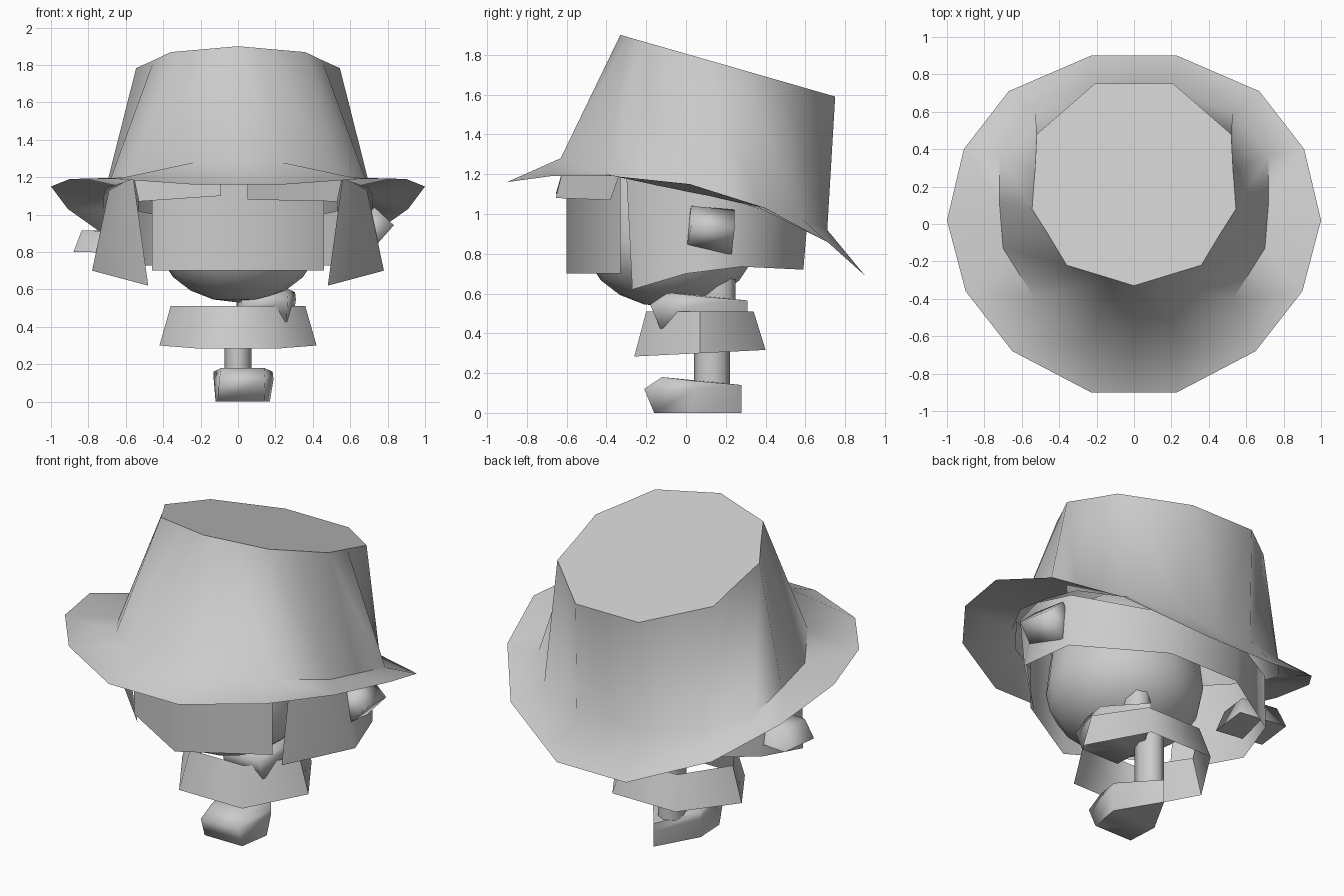
import bpy, bmesh, math
from mathutils import Matrix, Euler

if "Cube" in bpy.data.objects:
    bpy.data.objects.remove(bpy.data.objects["Cube"])


def finish(name, bm, mirror=False, smooth=60):
    me = bpy.data.meshes.new(name)
    bmesh.ops.recalc_face_normals(bm, faces=bm.faces[:])
    bm.to_mesh(me)
    bm.free()
    ob = bpy.data.objects.new(name, me)
    bpy.context.collection.objects.link(ob)
    if mirror:
        m = ob.modifiers.new("Mirror", 'MIRROR')
        m.use_clip = True
    bpy.ops.object.select_all(action='DESELECT')
    ob.select_set(True)
    bpy.context.view_layer.objects.active = ob
    bpy.ops.object.shade_smooth_by_angle(angle=math.radians(smooth))
    return ob


def loft(name, rings, closed=False, caps=(False, False), mirror=False, smooth=60):
    """Skin equal-length rings of points with quads."""
    bm = bmesh.new()
    vs = [[bm.verts.new(p) for p in r] for r in rings]
    n = len(rings[0])
    for a, b in zip(vs, vs[1:]):
        for i in range(n if closed else n - 1):
            j = (i + 1) % n
            bm.faces.new((a[i], a[j], b[j], b[i]))
    if caps[0]:
        bm.faces.new(vs[0])
    if caps[1]:
        bm.faces.new(vs[-1])
    return finish(name, bm, mirror, smooth)


# Hat: tilted crown and drooping brim, half profiles mirrored
top_xy = [(0, -.33), (.12, -.293), (.36, -.22), (.45, -.07), (.545, .08),
          (.53, .28), (.52, .48), (.21, .75), (0, .75)]
crown_top = [(x, y, 1.9 - .287 * (y + .33)) for x, y in top_xy]
crown_base = [(0, -.63, 1.28), (.23, -.63, 1.28), (.53, -.40, 1.20),
              (.70, -.13, 1.14), (.72, .12, 1.09), (.72, .37, 1.03),
              (.53, .59, .97), (.23, .71, .92), (0, .71, .92)]
brim_edge = [(0, -.9, 1.16), (.23, -.9, 1.16), (.65, -.68, 1.19),
             (.9, -.36, 1.19), (1.0, .02, 1.15), (.91, .4, 1.03),
             (.67, .71, .86), (.23, .9, .69), (0, .9, .69)]
loft("hat", [crown_top, crown_base, brim_edge], caps=(True, False), mirror=True, smooth=65)

# Head: rounded chin, longer above than below
bm = bmesh.new()
bmesh.ops.create_uvsphere(bm, u_segments=16, v_segments=10, radius=1)
for v in bm.verts:
    v.co.z *= .33 if v.co.z < 0 else .6
bm.transform(Matrix.Translation((0, -.08, .86)) @ Matrix.Diagonal((.43, .43, 1, 1)))
finish("head", bm)

# Face panel: shallow V in plan
face = [(0, -.6), (.46, -.33)]
loft("face_panel", [[(x, y, z) for x, y in face] for z in (.70, 1.22)], mirror=True)

# Fringe strips under the brim
for s, inner, zi in ((1, .05, 1.08), (-1, .09, 1.10)):
    loft("fringe", [[(s * inner, -.655, zi), (s * .53, -.38, 1.07)],
                    [(s * inner, -.62, 1.22), (s * .56, -.33, 1.21)]])

# Hair shell around sides and back
loft("hair", [[(.56, -.30, 1.20), (.69, 0, 1.13), (.69, .29, 1.05), (.23, .61, .96), (0, .61, .96)],
              [(.48, -.27, .62), (.78, 0, .70), (.70, .28, .735), (.23, .59, .72), (0, .59, .72)]],
     mirror=True)


# Hands
def block(name, loc, size, rot, taper):
    bm = bmesh.new()
    bmesh.ops.create_cube(bm, size=1)
    for v in bm.verts:
        if v.co.z > 0:
            v.co.x *= taper
            v.co.y *= taper
    bm.transform(Matrix.Translation(loc) @ Euler(rot).to_matrix().to_4x4()
                 @ Matrix.Diagonal((*size, 1)))
    finish(name, bm, smooth=100)


block("right_hand", (.715, .125, .92), (.15, .23, .17), (-.12, .75, 0), .95)
block("left_hand", (-.715, .14, .855), (.30, .24, .115), (0, .02, -.12), .75)


# Skirt: open six-sided flare
def hexagon(rx, ry, z, dz):
    pts = [(rx, 0), (rx * .5, ry), (-rx * .5, ry), (-rx, 0), (-rx * .5, -ry), (rx * .5, -ry)]
    return [(x, y + .07, z + dz * y) for x, y in pts]


loft("skirt", [hexagon(.42, .33, .30, .05), hexagon(.36, .27, .51, 0)], closed=True)


# Legs: one standing, one lifted, each with a five-sided boot
def leg(prefix, dx, dy, dz):
    sole = [(-.11, -.16, 0), (.14, -.16, 0), (.17, .03, 0), (.02, .28, 0), (-.12, .03, 0)]
    toe = [(-.10, -.21, .12), (.145, -.21, .12), (.19, .04, .12), (.02, .28, .09), (-.13, .05, .12)]
    top = [(-.09, -.12, .18), (.14, -.12, .18), (.185, .05, .16), (.02, .28, .14), (-.13, .05, .16)]
    rings = [[(x + dx, y + dy, z + dz) for x, y, z in r] for r in (sole, toe, top)]
    loft(prefix + "_boot", rings, closed=True, caps=(True, True), smooth=80)
    bm = bmesh.new()
    bmesh.ops.create_cone(bm, cap_ends=True, segments=8, radius1=1, radius2=1, depth=.36,
                          matrix=Matrix.Translation((dx, .13 + dy, .32 + dz)) @ Matrix.Diagonal((.072, .09, 1, 1)))
    finish(prefix + "_leg", bm)


leg("standing", 0, 0, 0)
leg("lifted", .12, .03, .425)
